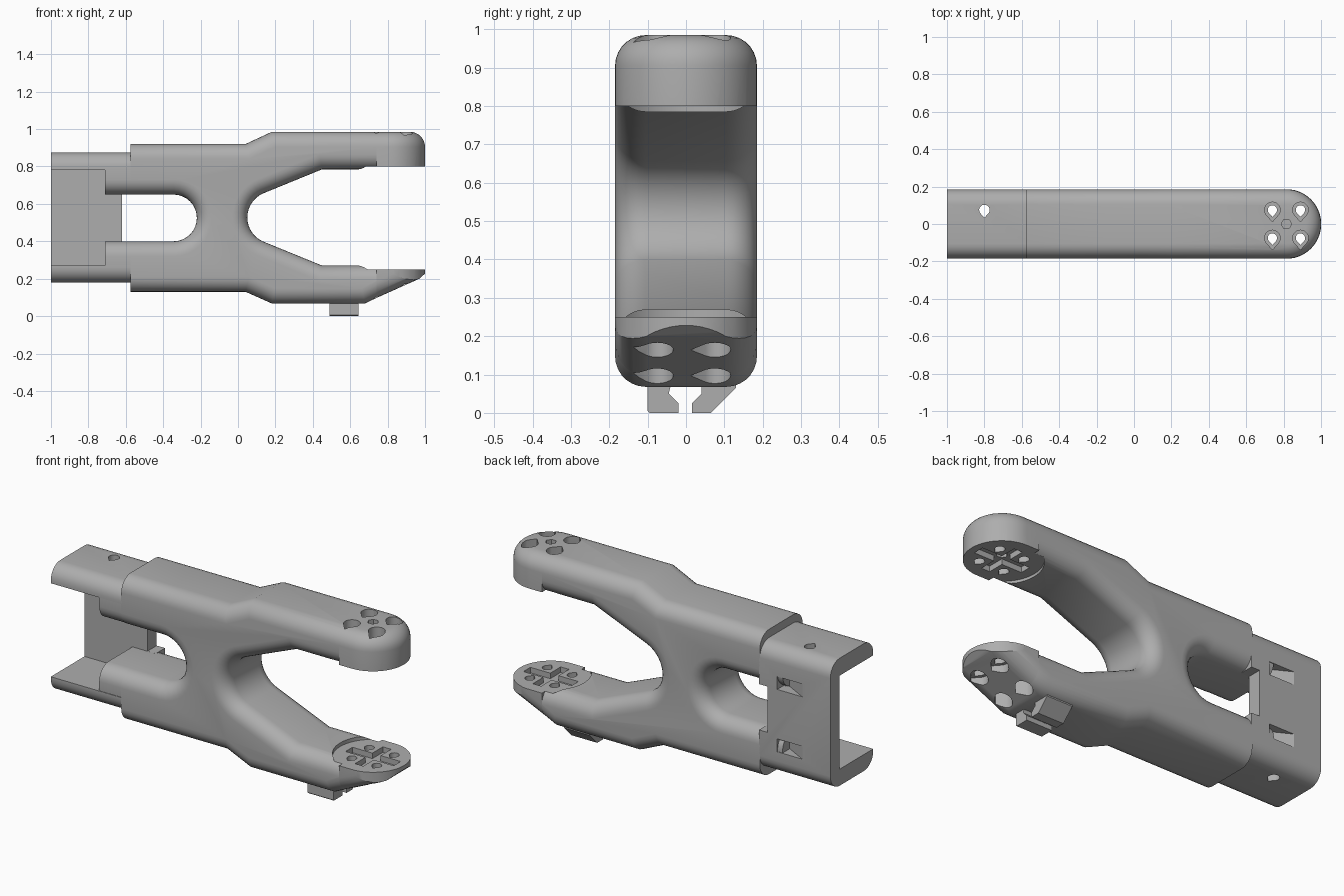
import bpy, bmesh
from math import sin, cos, radians

if "Cube" in bpy.data.objects:
    bpy.data.objects.remove(bpy.data.objects["Cube"])

grey = bpy.data.materials.new("plain grey")
grey.use_nodes = True
tone = (0.42, 0.42, 0.42, 1)
grey.diffuse_color = tone
grey.node_tree.nodes["Principled BSDF"].inputs["Base Color"].default_value = tone

W = 0.185      # half width
R = 0.08       # edge rounding
TIP = 0.815    # centre of the round arm ends


def arc(cx, cy, r, a0, a1, n=16):
    steps = [radians(a0 + (a1 - a0) * i / n) for i in range(n + 1)]
    return [(cx + r * cos(a), cy + r * sin(a)) for a in steps]


def place(axis, u, v, d):
    return {"x": (d, u, v), "y": (u, d, v), "z": (u, v, d)}[axis]


def prism(name, pts, axis, lo, hi, rounded=None):
    """Extrude an outline along an axis; round the edges chosen by a rule."""
    bm = bmesh.new()
    base = bm.faces.new([bm.verts.new(place(axis, u, v, lo)) for u, v in pts])
    out = bmesh.ops.extrude_face_region(bm, geom=[base], use_keep_orig=True)
    step = place(axis, 0, 0, hi - lo)
    moved = [g for g in out["geom"] if isinstance(g, bmesh.types.BMVert)]
    bmesh.ops.translate(bm, verts=moved, vec=step)
    bmesh.ops.recalc_face_normals(bm, faces=bm.faces)
    if rounded:
        k = "xyz".index(axis)
        picked = [e for e in bm.edges
                  if abs(e.verts[0].co[k] - e.verts[1].co[k]) < 1e-5
                  and rounded(e.verts[0].co, e.verts[1].co)]
        bmesh.ops.bevel(bm, geom=picked, offset=R, segments=7, profile=0.5,
                        affect='EDGES', clamp_overlap=False)
    bmesh.ops.recalc_face_normals(bm, faces=bm.faces)
    me = bpy.data.meshes.new(name)
    bm.to_mesh(me)
    bm.free()
    me.materials.append(grey)
    ob = bpy.data.objects.new(name, me)
    bpy.context.scene.collection.objects.link(ob)
    return ob


def box(name, x0, x1, y0, y1, z0, z1):
    return prism(name, [(x0, y0), (x1, y0), (x1, y1), (x0, y1)], "z", z0, z1)


def apply_cuts(ob, cutters, operation='DIFFERENCE'):
    for c in cutters:
        m = ob.modifiers.new("cut", 'BOOLEAN')
        m.operation, m.object, m.solver = operation, c, 'EXACT'
    dg = bpy.context.evaluated_depsgraph_get()
    me = bpy.data.meshes.new_from_object(ob.evaluated_get(dg))
    ob.modifiers.clear()
    ob.data = me


def teardrop(x, y, r):
    return arc(x, y, r, -35, 215, 14) + [(x, y - r * 1.5)]


# Forked body, side outline
outline = (
    [(-0.575, 0.92), (0.04, 0.92), (0.18, 0.985), (0.74, 0.985),
     (0.74, 0.785), (0.45, 0.785)]
    + arc(0.19, 0.5275, 0.14, 113, 247)
    + [(0.45, 0.27), (0.74, 0.27), (0.74, 0.097), (0.68, 0.068),
       (0.18, 0.068), (0.04, 0.13), (-0.575, 0.13), (-0.575, 0.40)]
    + arc(-0.345, 0.525, 0.125, -90, 90)
    + [(-0.575, 0.65)])


def not_end(a, b):
    return not (max(a.x, b.x) < -0.57 or min(a.x, b.x) > 0.73)


body = prism("forked_body", outline, "y", -W, W, not_end)

# Round upper arm end
half_disc = [(0.74, -W)] + arc(TIP, 0, W, -90, 90, 28) + [(0.74, W)]
upper_tip = prism("upper_arm_end", half_disc, "z", 0.80, 0.985,
                  lambda a, b: min(a.z, b.z) > 0.9 and max(a.x, b.x) > 0.75)

# Round, tapered lower arm end
wedge = [(0.74, 0.5), (0.74, 0.097), (0.97, 0.20), (1.08, 0.30), (1.08, 0.5)]
lower_tip = prism("lower_arm_end", wedge, "y", -W, W,
                  lambda a, b: max(a.z, b.z) < 0.31)
plan = [(0.70, -0.186)] + arc(TIP, 0, 0.186, -90, 90, 28) + [(0.70, 0.186)]
trim = prism("trim", plan, "z", 0, 0.25)
apply_cuts(lower_tip, [trim], 'INTERSECT')

# Screw holes, disc recess and horn slots in the arm ends
cutters = [prism("recess", arc(TIP, 0, 0.2, 0, 354, 59), "z", 0.25, 0.80)]
for x in (0.74, 0.89):
    for y in (-0.075, 0.075):
        cutters.append(prism("hole", teardrop(x, y, 0.025), "z", -0.1, 1.1))
        cutters.append(prism("upper_bore", teardrop(x, y, 0.042), "z", 0.88, 1.1))
        cutters.append(prism("lower_bore", teardrop(x, y, 0.042), "z", -0.1, 0.19))
cutters.append(prism("hub_hole", arc(TIP, 0, 0.028, 0, 300, 5), "z", 0.7, 1.1))
for z0, z1 in ((0.22, 0.30), (0.75, 0.83)):
    cutters.append(box("long_slot", 0.67, 0.96, -0.03, 0.03, z0, z1))
    cutters.append(box("cross_slot", 0.79, 0.84, -0.12, 0.12, z0, z1))
for part in (body, upper_tip, lower_tip):
    apply_cuts(part, cutters)

# Open channel holder at the rear end, C-shaped section
section = ([(-W, 0.78)]
           + arc(-W + R, 0.875 - R, R, 180, 90, 7)
           + arc(W - R, 0.875 - R, R, 90, 0, 7)
           + arc(W - R, 0.18 + R, R, 0, -90, 7)
           + arc(-W + R, 0.18 + R, R, -90, -180, 7)
           + [(-W, 0.27), (0.105, 0.27), (0.105, 0.78)])
channel = prism("channel_holder", section, "x", -1.0, -0.57)
pocket = [(-0.86, 0.2), (-0.68, 0.2), (-0.68, 0.13), (-0.71, 0.12)]
channel_cuts = [
    box("window", -0.62, -0.5, 0, 0.3, 0.40, 0.65),
    prism("upper_pocket", pocket, "z", 0.65, 0.72),
    prism("lower_pocket", pocket, "z", 0.31, 0.38),
    prism("pin_hole", teardrop(-0.8, 0.075, 0.028), "z", 0, 1.1)]
apply_cuts(channel, channel_cuts)

# Tongues running from the body into the channel
tongues = []
for name, z0, z1 in (("upper_tongue", 0.65, 0.87), ("lower_tongue", 0.185, 0.40)):
    tongues.append(prism(
        name, [(-0.71, z0), (-0.57, z0), (-0.57, z1), (-0.71, z1)],
        "y", -W + 0.003, W - 0.003, lambda a, b: abs(a.x - b.x) > 0.01))

# Cable clip hooks under the lower arm
hook_a = [(-0.1, 0.09), (-0.1, 0.005), (-0.095, 0), (-0.02, 0), (-0.02, 0.025),
          (-0.045, 0.05), (-0.035, 0.09)]
hook_b = [(0.04, 0.09), (0.04, 0.05), (0.015, 0.025), (0.015, 0), (0.065, 0),
          (0.13, 0.065), (0.13, 0.09)]
hooks = [prism("front_clip_hook", hook_a, "x", 0.49, 0.645),
         prism("back_clip_hook", hook_b, "x", 0.49, 0.645)]

# Remove cutters, smooth the rounded faces
for c in cutters + channel_cuts + [trim]:
    bpy.data.objects.remove(c)
bpy.ops.object.select_all(action='DESELECT')
for ob in [body, upper_tip, lower_tip, channel] + tongues + hooks:
    ob.select_set(True)
bpy.context.view_layer.objects.active = body
bpy.ops.object.shade_smooth_by_angle(angle=radians(28))
